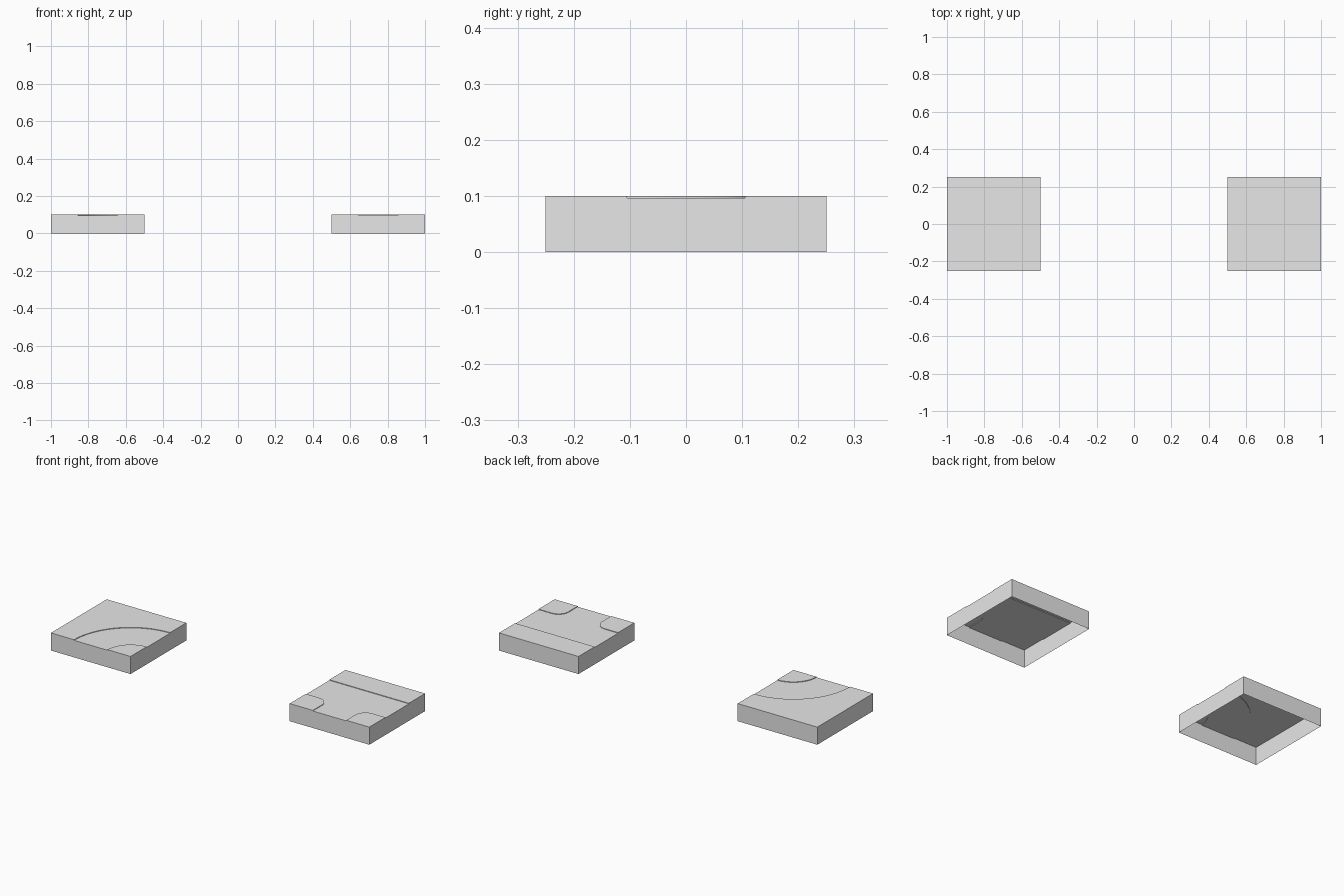
import bpy
import bmesh
from math import cos, sin, radians

cube = bpy.data.objects.get("Cube")
if cube:
    bpy.data.objects.remove(cube, do_unlink=True)

HALF = 0.25       # half the tile side
HEIGHT = 0.1
ROAD = 0.105      # half the road width
DEPTH = 0.0035    # road recess
FILLET = 0.062    # rounded kerb corners at the junction
OUT = HALF + 0.05

grey = bpy.data.materials.new("plain_grey")
grey.use_nodes = True
grey.diffuse_color = (0.8, 0.8, 0.8, 1)
grey.node_tree.nodes["Principled BSDF"].inputs["Base Color"].default_value = (0.8, 0.8, 0.8, 1)


def arc(cx, cy, r, start, end, steps):
    angles = [radians(start + (end - start) * i / steps) for i in range(steps + 1)]
    return [(cx + r * cos(a), cy + r * sin(a)) for a in angles]


def prism(name, outline, bottom, top, x):
    """Extrude a flat outline into a closed solid."""
    bm = bmesh.new()
    face = bm.faces.new([bm.verts.new((px, py, bottom)) for px, py in outline])
    result = bmesh.ops.extrude_face_region(bm, geom=[face], use_keep_orig=True)
    for v in result["geom"]:
        if isinstance(v, bmesh.types.BMVert):
            v.co.z = top
    bmesh.ops.recalc_face_normals(bm, faces=bm.faces)
    mesh = bpy.data.meshes.new(name)
    bm.to_mesh(mesh)
    bm.free()
    mesh.materials.append(grey)
    obj = bpy.data.objects.new(name, mesh)
    obj.location.x = x
    bpy.context.collection.objects.link(obj)
    return obj


def road_tile(name, road, x):
    """Square tile, hollow below, with a road sunk into the top."""
    square = [(-HALF, -HALF), (HALF, -HALF), (HALF, HALF), (-HALF, HALF)]
    tile = prism(name, square, 0, HEIGHT, x)
    cutter = prism(name + "_cutter", road, HEIGHT - DEPTH, HEIGHT + 0.05, x)
    cutter.hide_render = True

    cut = tile.modifiers.new("road", 'BOOLEAN')
    cut.operation = 'DIFFERENCE'
    cut.solver = 'EXACT'
    cut.object = cutter
    bpy.ops.object.select_all(action='DESELECT')
    tile.select_set(True)
    bpy.context.view_layer.objects.active = tile
    bpy.ops.object.modifier_apply(modifier=cut.name)
    bpy.data.objects.remove(cutter, do_unlink=True)

    # Open the underside
    bm = bmesh.new()
    bm.from_mesh(tile.data)
    base = [f for f in bm.faces if all(v.co.z < 0.001 for v in f.verts)]
    bmesh.ops.delete(bm, geom=base, context='FACES_ONLY')
    bm.to_mesh(tile.data)
    bm.free()
    bpy.ops.object.shade_smooth_by_angle(angle=radians(30))


# Quarter bend around the front left corner
outer = arc(HALF, -HALF, HALF + ROAD, 90, 180, 24)
inner = arc(HALF, -HALF, HALF - ROAD, 180, 90, 24)
bend = ([(OUT, ROAD)] + outer + [(-ROAD, -OUT), (ROAD, -OUT)]
        + inner + [(OUT, -ROAD)])
road_tile("road_bend_tile", bend, -0.75)

# T junction open to the front and both sides
kerb = arc(ROAD + FILLET, -ROAD - FILLET, FILLET, 90, 180, 10)
half_road = [(OUT, ROAD), (OUT, -ROAD)] + kerb + [(ROAD, -OUT)]
junction = half_road + [(-px, py) for px, py in reversed(half_road)]
road_tile("road_junction_tile", junction, 0.75)
